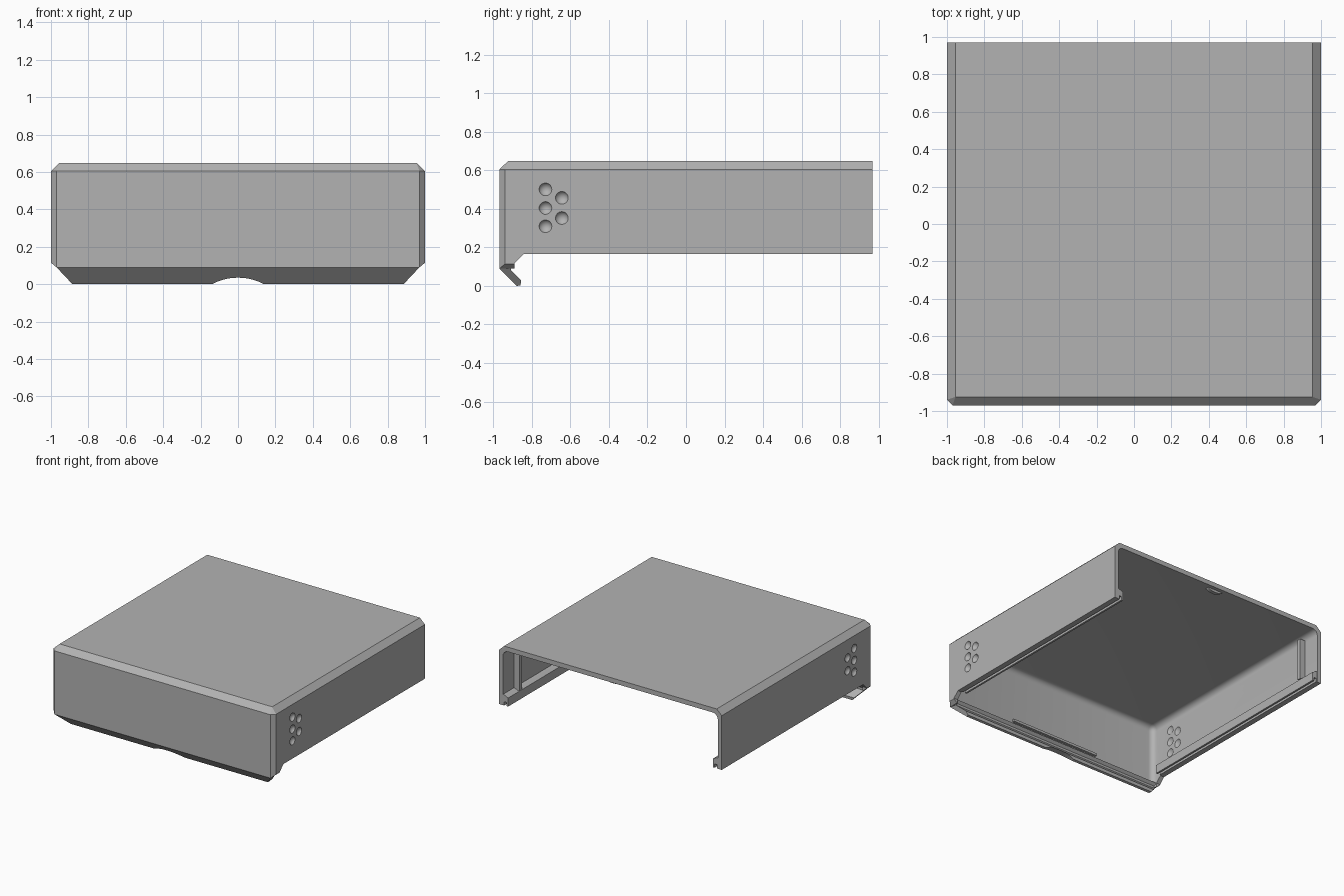
import bpy, bmesh, math
from mathutils import Matrix

if "Cube" in bpy.data.objects:
    bpy.data.objects.remove(bpy.data.objects["Cube"])

grey = bpy.data.materials.new("mid grey")
grey.diffuse_color = (0.45, 0.45, 0.45, 1)
grey.use_nodes = True
grey.node_tree.nodes["Principled BSDF"].inputs["Base Color"].default_value = grey.diffuse_color


def finish(name, bm, helper=False):
    bmesh.ops.recalc_face_normals(bm, faces=bm.faces)
    mesh = bpy.data.meshes.new(name)
    bm.to_mesh(mesh)
    bm.free()
    mesh.materials.append(grey)
    ob = bpy.data.objects.new(name, mesh)
    bpy.context.collection.objects.link(ob)
    ob.hide_render = helper
    return ob


def prism(name, pts, place_a, place_b, helper=False):
    """Solid between two placements of the same closed profile."""
    bm = bmesh.new()
    a = [bm.verts.new(place_a(*p)) for p in pts]
    b = [bm.verts.new(place_b(*p)) for p in pts]
    n = len(pts)
    bm.faces.new(a)
    bm.faces.new(b[::-1])
    for i in range(n):
        bm.faces.new((a[i], b[i], b[(i + 1) % n], a[(i + 1) % n]))
    return finish(name, bm, helper)


def box(name, x, y, z):
    pts = [(x[0], y[0]), (x[1], y[0]), (x[1], y[1]), (x[0], y[1])]
    return prism(name, pts, lambda a, b: (a, b, z[0]), lambda a, b: (a, b, z[1]))


def cut(ob, cutter):
    m = ob.modifiers.new("cut", 'BOOLEAN')
    m.operation, m.solver, m.object = 'DIFFERENCE', 'EXACT', cutter
    bpy.context.view_layer.objects.active = ob
    bpy.ops.object.modifier_apply(modifier=m.name)
    bpy.data.objects.remove(cutter)


def smooth(ob):
    bpy.ops.object.select_all(action='DESELECT')
    ob.select_set(True)
    bpy.context.view_layer.objects.active = ob
    bpy.ops.object.shade_smooth_by_angle(angle=math.radians(30))


# Outer cover with chamfered top and front corners
bm = bmesh.new()
for s in (-1, 1):
    for p in [(.955, -.925, .648), (.955, .97, .648), (1, -.94, .605), (1, .97, .605),
              (.97, -.97, .605), (.97, -.97, .09), (1, -.94, .115), (1, .97, .115),
              (.97, .97, .09)]:
        bm.verts.new((s * p[0], p[1], p[2]))
bmesh.ops.convex_hull(bm, input=bm.verts)
bmesh.ops.dissolve_limit(bm, angle_limit=0.01, verts=bm.verts, edges=bm.edges)
cover = finish("cover_shell", bm)

# Hollow interior with rounded upper corners
bm = bmesh.new()
bmesh.ops.create_cube(bm, size=1, matrix=Matrix.Translation((0, .135, .055))
                      @ Matrix.Diagonal((1.93, 2.13, 1.11, 1)))
edges = [e for e in bm.edges if all(v.co.z > .5 for v in e.verts)
         or all(v.co.y < -.8 for v in e.verts)]
bmesh.ops.bevel(bm, geom=edges, offset=.045, segments=5, profile=.5, affect='EDGES')
cut(cover, finish("interior_cutter", bm, True))

# Raised lower edge of the side walls
under = [(-.89, -.2), (-.89, .12), (-.845, .165), (1.2, .165), (1.2, -.2)]
cut(cover, prism("underside_cutter", under, lambda y, z: (-1.2, y, z),
                 lambda y, z: (1.2, y, z), True))

# Round dimples on both faces of each side wall
bm = bmesh.new()
for s in (-1, 1):
    for y, z in [(-.73, .502), (-.73, .405), (-.73, .31), (-.645, .458), (-.645, .353)]:
        for wall, way, depth in ((1, 1, .02), (.965, -1, .012)):
            r = (.033 ** 2 + depth ** 2) / (2 * depth)
            bmesh.ops.create_uvsphere(
                bm, u_segments=32, v_segments=32, radius=r,
                matrix=Matrix.Translation((s * (wall + way * (r - depth)), y, z))
                @ Matrix.Rotation(math.pi / 2, 4, 'Y'))
cut(cover, finish("dimple_cutter", bm, True))
smooth(cover)

# Slanted front lip with mitred ends and a finger notch
lip_pts = [(-.97, .09), (-.88, 0), (-.86, .004), (-.856, .028), (-.91, .082),
           (-.91, .1), (-.89, .12), (-.94, .12)]


def lip_x(z):
    return min(.985, .885 + z * .94)


lip = prism("front_lip", lip_pts, lambda y, z: (-lip_x(z), y, z),
            lambda y, z: (lip_x(z), y, z))
bm = bmesh.new()
bmesh.ops.create_cone(bm, cap_ends=True, segments=96, radius1=.2975, radius2=.2975, depth=1,
                      matrix=Matrix.Translation((0, -.9, -.2625))
                      @ Matrix.Rotation(math.pi / 2, 4, 'X'))
cut(lip, finish("notch_cutter", bm, True))

# Ridge along the inside of the front wall
box("front_inner_ridge", (-.4, .4), (-.935, -.91), (.155, .175))

# Grooved rails and rear ribs on both side walls
rail = [(.975, .255), (.95, .25), (.92, .235), (.92, .165), (.935, .165), (.935, .195),
        (.955, .195), (.955, .165), (.975, .165)]
for s, side in ((-1, "left"), (1, "right")):
    prism(side + "_rail", rail, lambda x, z: (s * x, -.84, z), lambda x, z: (s * x, .969, z))
    box(side + "_rear_rib", sorted((s * .915, s * .975)), (.8, .83), (.24, .58))

# Small rounded catch under the rear edge of the top
catch = [(.07 * math.cos(a), .615 - .025 * math.sin(a))
         for a in (math.pi * i / 12 for i in range(13))]
prism("rear_catch", catch, lambda x, z: (x, .91, z), lambda x, z: (x, .94, z))
